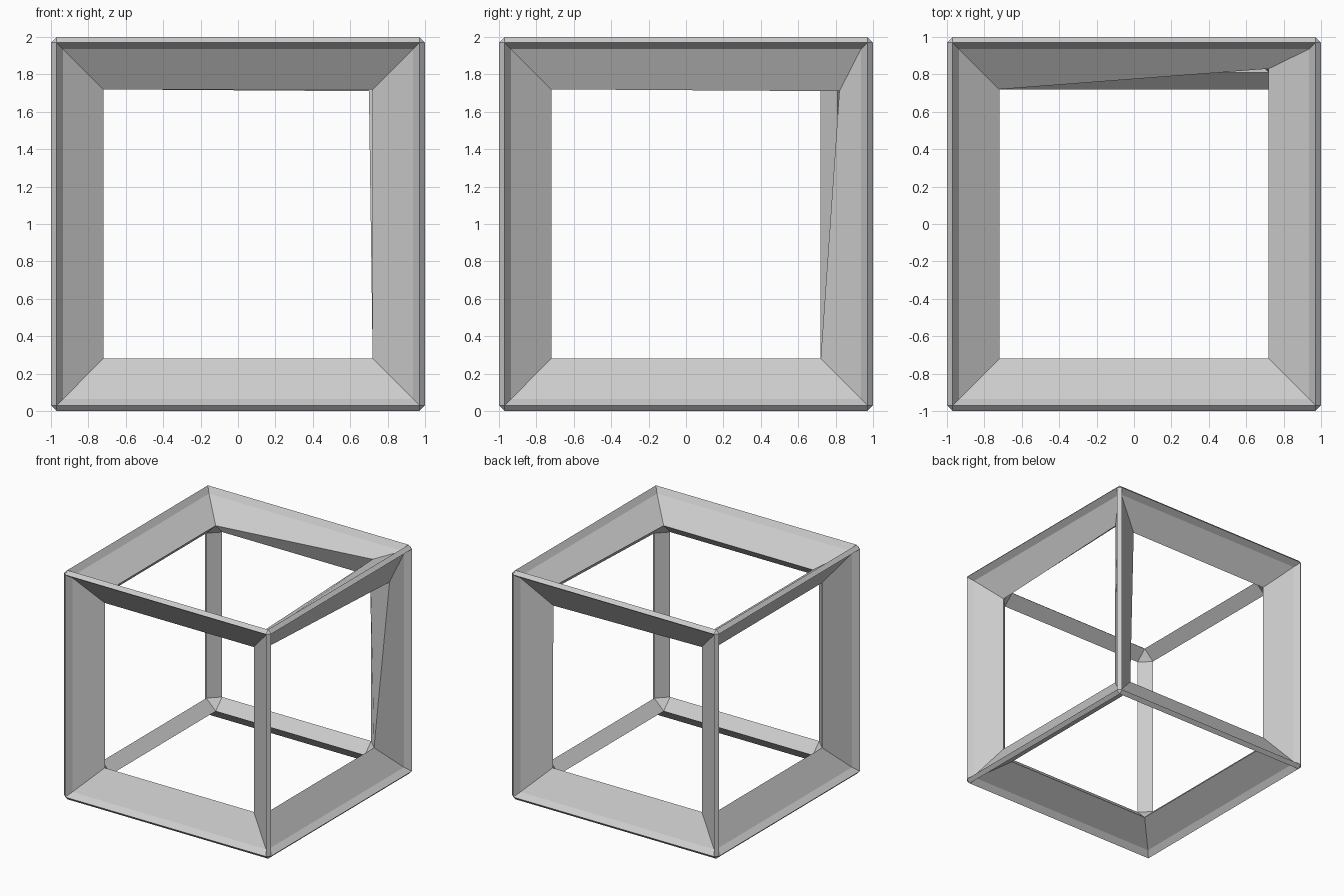
import bpy, bmesh
from itertools import product

if "Cube" in bpy.data.objects:
    bpy.data.objects.remove(bpy.data.objects["Cube"])

# Each cube corner has three rings (outer rim, neck, inner rim) of three points,
# one per adjoining cube face: (offset on the other two axes, offset on the face axis)
RINGS = [(0.97, 1.0), (0.935, 0.95), (0.72, 0.81)]
DENTED = (1, 1, 1)
DENT = {0: (0.89, 0.82, 0.71), 1: (0.70, 0.83, 0.71), 2: (0.72, 0.83, 0.86)}

bm = bmesh.new()
v = {}
for c in product((-1, 1), repeat=3):
    for r, (a, b) in enumerate(RINGS):
        for axis in range(3):
            p = [s * (b if i == axis else a) for i, s in enumerate(c)]
            if c == DENTED and r == 2:
                p = list(DENT[axis])       # the bent inner corner
            v[c, r, axis] = bm.verts.new((p[0], p[1], p[2] + 1))

# Corner caps outside and inside
for c in product((-1, 1), repeat=3):
    for r in (0, 2):
        bm.faces.new([v[c, r, k] for k in range(3)])

# Twelve bars with a waisted wedge cross-section
for d in range(3):
    e, f = (d + 1) % 3, (d + 2) % 3
    section = [(0, e), (1, e), (2, e), (2, f), (1, f), (0, f)]
    for se, sf in product((-1, 1), repeat=2):
        ends = []
        for sd in (-1, 1):
            c = [0, 0, 0]
            c[d], c[e], c[f] = sd, se, sf
            ends.append(tuple(c))
        for i in range(6):
            p, q = section[i], section[(i + 1) % 6]
            # side strips are shared only at the corners, so every quad is unique
            bm.faces.new([v[(ends[0],) + p], v[(ends[1],) + p],
                          v[(ends[1],) + q], v[(ends[0],) + q]])

bmesh.ops.recalc_face_normals(bm, faces=bm.faces)
mesh = bpy.data.meshes.new("cube_frame")
bm.to_mesh(mesh)
bm.free()
bpy.context.collection.objects.link(bpy.data.objects.new("cube_frame", mesh))
